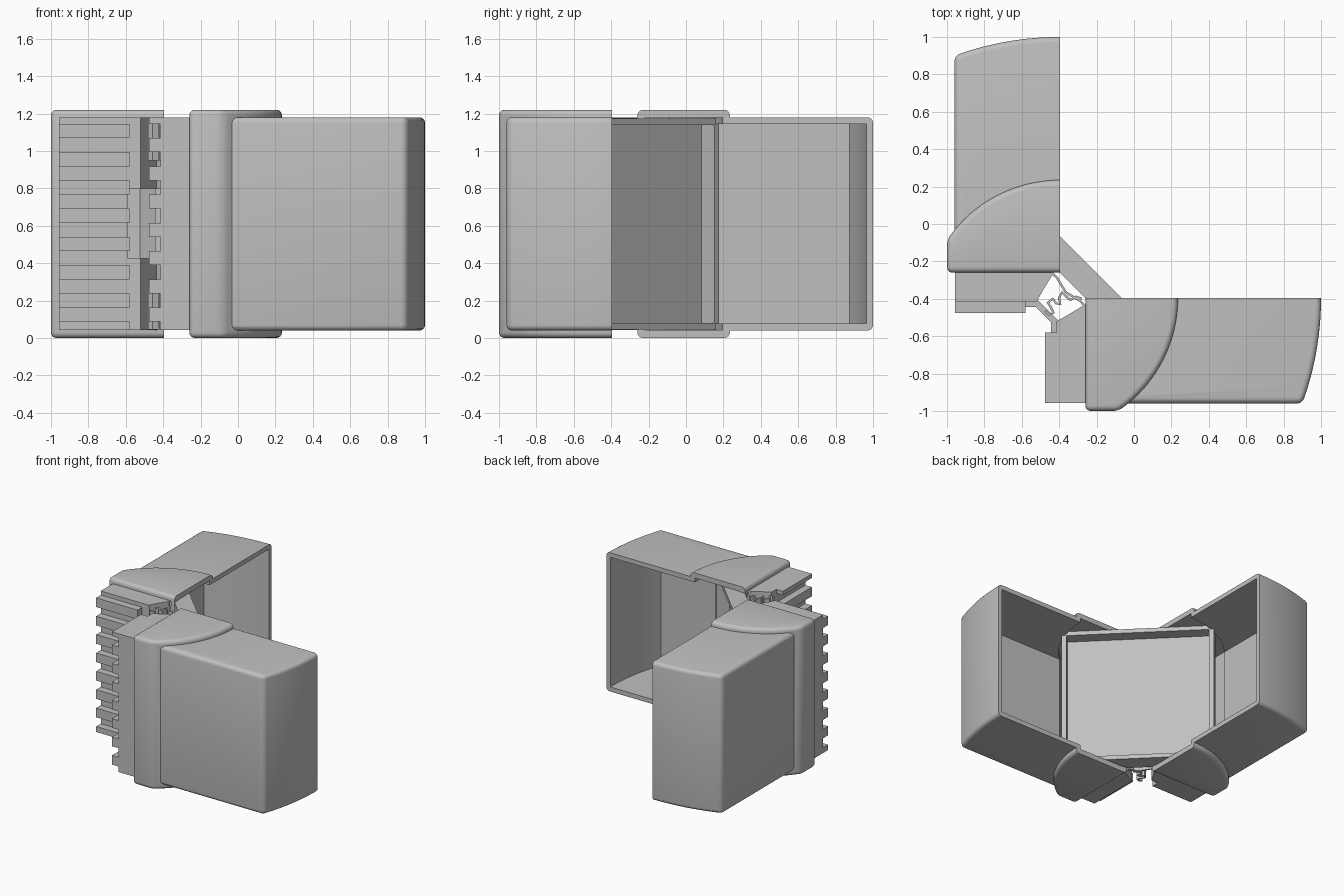
import bpy, bmesh, math
from mathutils import Vector, Matrix

if "Cube" in bpy.data.objects:
    bpy.data.objects.remove(bpy.data.objects["Cube"])

grey = bpy.data.materials.new("light_grey")
grey.use_nodes = True
colour = (0.53, 0.53, 0.53, 1)
grey.diffuse_color = colour
grey.node_tree.nodes["Principled BSDF"].inputs["Base Color"].default_value = colour

SWAP = Matrix(((0, 1, 0, 0), (1, 0, 0, 0), (0, 0, 1, 0), (0, 0, 0, 1)))
OPEN = -0.395  # plane of the open mouth of each half


def prism(name, plan, z0, z1, bevel=0, cut=False):
    """Extrude a plan outline, round its sharp edges, trim it at the mouth."""
    bm = bmesh.new()
    base = bm.faces.new([bm.verts.new((x, y, z0)) for x, y in plan])
    top = bmesh.ops.extrude_face_region(bm, geom=[base])["geom"]
    bmesh.ops.translate(bm, vec=(0, 0, z1 - z0),
                        verts=[v for v in top if isinstance(v, bmesh.types.BMVert)])
    bmesh.ops.recalc_face_normals(bm, faces=bm.faces)
    if bevel:
        sharp = [e for e in bm.edges if e.calc_face_angle() > math.radians(20)]
        bmesh.ops.bevel(bm, geom=sharp, offset=bevel, segments=4,
                        profile=0.5, affect='EDGES')
    if cut:
        bmesh.ops.bisect_plane(bm, geom=bm.verts[:] + bm.edges[:] + bm.faces[:],
                               plane_co=(0, OPEN, 0), plane_no=(0, 1, 0), clear_outer=True)
        bmesh.ops.holes_fill(bm, edges=[e for e in bm.edges if e.is_boundary])
        bmesh.ops.recalc_face_normals(bm, faces=bm.faces)
    mesh = bpy.data.meshes.new(name)
    bm.to_mesh(mesh)
    bm.free()
    mesh.materials.append(grey)
    obj = bpy.data.objects.new(name, mesh)
    bpy.context.collection.objects.link(obj)
    return obj


def combine(obj, other, operation):
    """Apply a boolean and remove the helper."""
    mod = obj.modifiers.new("combine", 'BOOLEAN')
    mod.operation, mod.object, mod.solver = operation, other, 'EXACT'
    bpy.context.view_layer.update()
    graph = bpy.context.evaluated_depsgraph_get()
    mesh = bpy.data.meshes.new_from_object(obj.evaluated_get(graph))
    obj.modifiers.clear()
    obj.data = mesh
    bpy.data.objects.remove(other)


def mirrored(obj, name):
    """Copy a part across the hinge diagonal."""
    twin = bpy.data.objects.new(name, obj.data.copy())
    twin.data.transform(SWAP)
    twin.data.flip_normals()
    bpy.context.collection.objects.link(twin)
    return twin


def bowed(x0, x1, x2, depth, mouth):
    """Outline with a straight side at x0 and an arc from (x1, OPEN) to (x2, depth)."""
    rise, run = OPEN - depth, x1 - x2
    radius = (rise ** 2 + run ** 2) / (2 * run)
    sweep = math.asin(rise / radius)
    arc = [(x1 - radius + radius * math.cos(sweep * i / 20),
            OPEN - radius * math.sin(sweep * i / 20)) for i in range(21)]
    return [(x0, mouth), (x1, mouth)] + arc + [(x0, depth)]


def ribbon(name, path, width, z0, z1):
    """Thin upright strip that follows a plan path."""
    pts = [Vector(p) for p in path]
    left, right = [], []
    for i, p in enumerate(pts):
        d = (pts[min(i + 1, len(pts) - 1)] - pts[max(i - 1, 0)]).normalized()
        side = Vector((-d.y, d.x)) * width / 2
        left.append(p + side)
        right.append(p - side)
    return prism(name, left + right[::-1], z0, z1)


# Hollow half shell: long arm joined with a wider collar
shell = prism("front_shell", bowed(-0.2, 1.0, 0.9, -0.96, -0.2), 0.04, 1.18, 0.03, True)
collar = prism("collar", bowed(-0.26, 0.235, -0.085, -1.0, -0.2), 0, 1.22, 0.03, True)
combine(shell, collar, 'UNION')
combine(shell, prism("arm_hollow", bowed(-0.18, 0.965, 0.875, -0.922, -0.2), 0.078, 1.143), 'DIFFERENCE')
combine(shell, prism("collar_hollow", bowed(-0.22, 0.195, -0.09, -0.96, -0.2), 0.042, 1.178), 'DIFFERENCE')
mirrored(shell, "back_shell")

# Hinge-side end blocks
block = prism("front_end_block", [(-0.245, -0.957), (-0.415, -0.957), (-0.415, -0.52),
                                  (-0.36, -0.49), (-0.245, -0.42)], 0.042, 1.178)
mirrored(block, "back_end_block")

# Interlocking ribs, alternating between the two halves
PITCH = 0.0755
z, n = 0.012, 0
while z < 1.17:
    low, high = max(z, 0.042), min(z + PITCH, 1.178)
    rib = prism(f"rib_{n}", [(-0.41, -0.957), (-0.475, -0.957), (-0.475, -0.58), (-0.41, -0.58)], low, high)
    if n % 2 == 0:
        rib.data.transform(SWAP)
        rib.data.flip_normals()
    z += PITCH
    n += 1

# Hinge strap across the middle
prism("hinge_strap", [(-0.59, -0.405), (-0.59, -0.445), (-0.525, -0.445), (-0.445, -0.525),
                      (-0.445, -0.58), (-0.41, -0.58), (-0.41, -0.51), (-0.515, -0.405)], 0.425, 0.8)

# Folded springs at the top and bottom of the hinge
fold = [(-0.475, -0.465), (-0.455, -0.485), (-0.43, -0.475), (-0.445, -0.445), (-0.46, -0.42),
        (-0.435, -0.4), (-0.415, -0.425), (-0.395, -0.43), (-0.4, -0.395), (-0.385, -0.365),
        (-0.36, -0.39), (-0.34, -0.405), (-0.31, -0.39), (-0.28, -0.4)]
ribbon("lower_spring", fold, 0.014, 0.045, 0.27)
ribbon("upper_spring", fold, 0.014, 0.95, 1.175)

# Flexible web joining both halves
ribbon("hinge_web", [(-0.45, -0.25), (-0.41, -0.29), (-0.365, -0.365), (-0.29, -0.41), (-0.25, -0.45)],
       0.012, 0.045, 1.175)


# Diagonal tray that spans the open corner
def diagonal(half, near, far):
    """Rectangle whose long side runs across the hinge diagonal."""
    h = half / math.sqrt(2)
    return [(s / 2 + k * h, s / 2 - k * h) for s, k in ((near, -1), (far, -1), (far, 1), (near, 1))]


tray = prism("diagonal_tray", diagonal(0.575, -0.655, -0.46), 0.046, 1.174)
combine(tray, prism("tray_hollow", diagonal(0.54, -0.6, -0.3), 0.08, 1.14), 'DIFFERENCE')

# Smooth the curved walls, keep the edges crisp
bpy.ops.object.select_all(action='DESELECT')
for obj in bpy.context.scene.objects:
    if obj.type == 'MESH' and obj.data.materials and obj.data.materials[0] == grey:
        obj.select_set(True)
        bpy.context.view_layer.objects.active = obj
bpy.ops.object.shade_smooth_by_angle(angle=math.radians(30))
